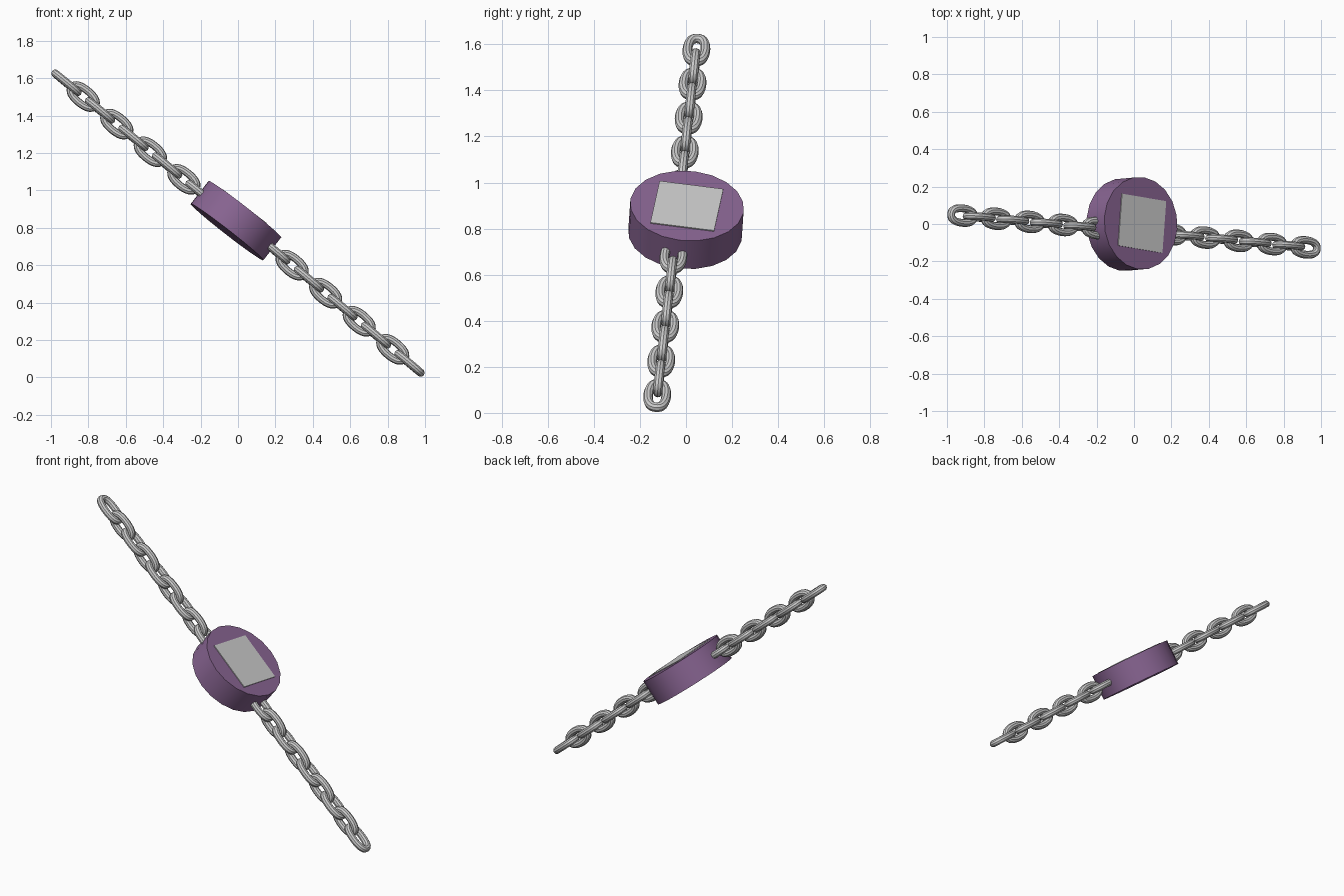
import bpy, bmesh
from math import sin, cos, pi
from mathutils import Vector, Matrix

if "Cube" in bpy.data.objects:
    bpy.data.objects.remove(bpy.data.objects["Cube"])


def frame(origin, x_axis, up):
    """Matrix with local x along x_axis and local z close to up."""
    x = Vector(x_axis).normalized()
    y = Vector(up).cross(x).normalized()
    z = x.cross(y)
    m = Matrix((x, y, z)).transposed().to_4x4()
    m.translation = Vector(origin)
    return m


def add_object(name, bm, matrix, smooth=True):
    bmesh.ops.recalc_face_normals(bm, faces=bm.faces)
    mesh = bpy.data.meshes.new(name)
    bm.to_mesh(mesh)
    bm.free()
    ob = bpy.data.objects.new(name, mesh)
    bpy.context.collection.objects.link(ob)
    ob.matrix_world = matrix
    if smooth:
        bpy.ops.object.select_all(action='DESELECT')
        ob.select_set(True)
        bpy.context.view_layer.objects.active = ob
        bpy.ops.object.shade_smooth_by_angle(angle=pi / 6)
    return ob


def add_link(name, matrix, a=0.079, b=0.039, r=0.021, n=28, k=10):
    """Oval ring lying in the local xy plane, long along x."""
    def path(t):
        c, s = cos(t), sin(t)
        return Vector((a * c * abs(c) ** -0.1 if abs(c) > 1e-6 else 0,
                       b * s * abs(s) ** -0.2 if abs(s) > 1e-6 else 0, 0))
    bm = bmesh.new()
    rings = []
    for i in range(n):
        t = 2 * pi * (i + 0.5) / n
        p = path(t)
        tangent = (path(t + 0.05) - path(t - 0.05)).normalized()
        out = tangent.cross(Vector((0, 0, 1)))
        rings.append([bm.verts.new(p + out * r * cos(2 * pi * j / k)
                                   + Vector((0, 0, r * sin(2 * pi * j / k))))
                      for j in range(k)])
    for i in range(n):
        p, q = rings[i], rings[(i + 1) % n]
        for j in range(k):
            bm.faces.new((p[j], q[j], q[(j + 1) % k], p[(j + 1) % k]))
    return add_object(name, bm, matrix)


normal = Vector((0.613, 0.055, 0.788)).normalized()
case_dir = Vector((0.787, -0.134, -0.603))
center = Vector((-0.011, 0.0, 0.838))
thick = 0.155

# Round case
bm = bmesh.new()
bmesh.ops.create_cone(bm, cap_ends=True, segments=20, radius1=0.248,
                      radius2=0.248, depth=thick)
case = add_object("round_case", bm, frame(center, case_dir, normal))
purple = bpy.data.materials.new("purple")
purple.diffuse_color = (0.25, 0.13, 0.29, 1)
purple.use_nodes = True
purple.node_tree.nodes["Principled BSDF"].inputs["Base Color"].default_value = purple.diffuse_color
case.data.materials.append(purple)

# Rectangular face plate, just proud of the case
bm = bmesh.new()
bmesh.ops.create_cube(bm, size=1)
bmesh.ops.scale(bm, vec=(0.30, 0.28, 0.01), verts=bm.verts)
plate_pos = center + normal * (thick / 2) + case_dir * 0.006
add_object("face_plate", bm, frame(plate_pos, case_dir, normal), False)

# Two chains: links alternate between flat and upright
chains = {"left": ((-0.2, -0.022, 0.985), (-0.917, 0.045, 1.575)),
          "right": ((0.2, -0.055, 0.675), (0.917, -0.125, 0.075))}
for side, (start, end) in chains.items():
    start, end = Vector(start), Vector(end)
    d = end - start
    across = normal.cross(d)
    for i in range(9):
        up = across if i % 2 else normal
        add_link(f"{side}_chain_link_{i + 1}", frame(start + d * i / 8, d, up))
